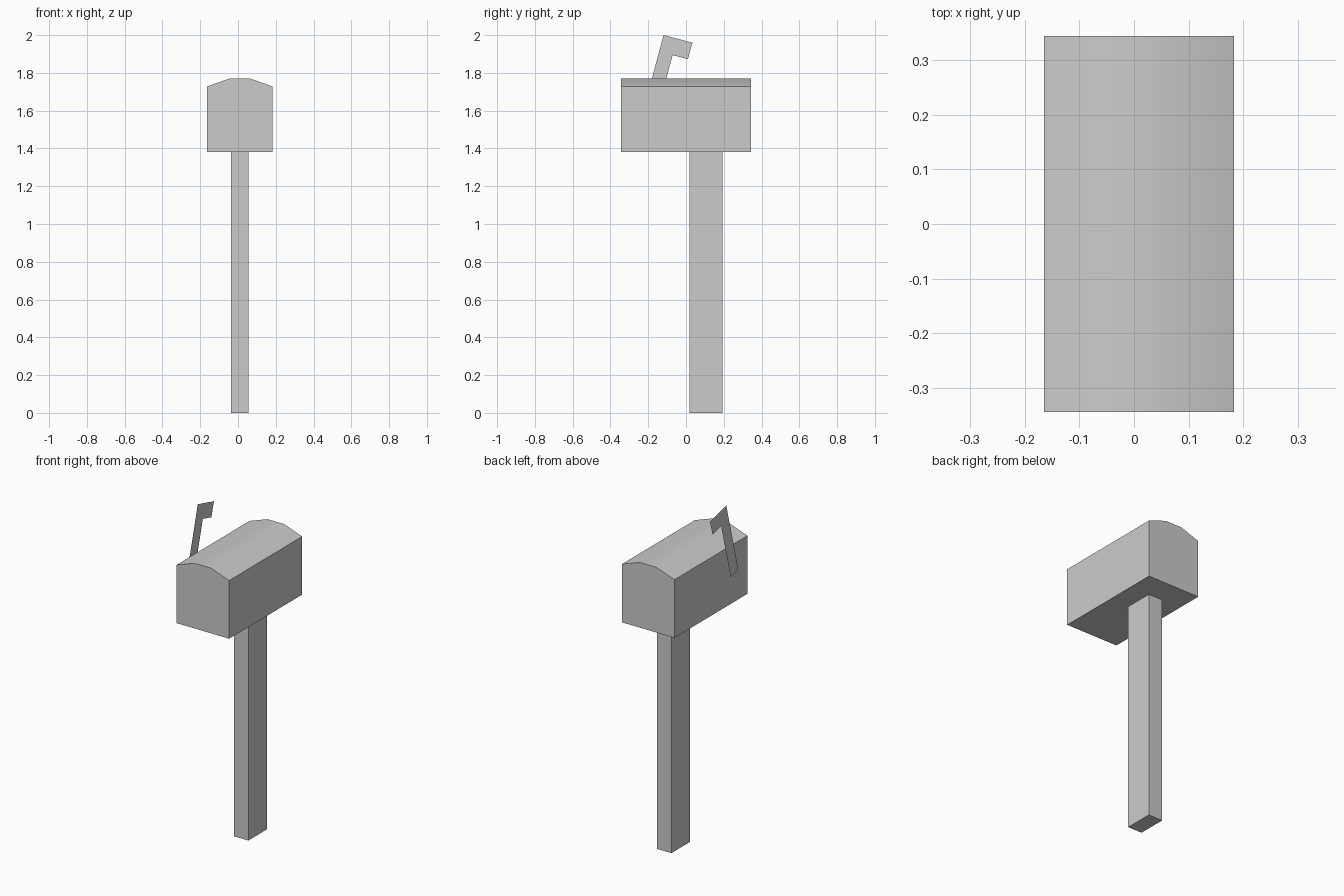
import bpy
import bmesh
from mathutils import Vector

if "Cube" in bpy.data.objects:
    bpy.data.objects.remove(bpy.data.objects["Cube"])

CX = 0.009  # box and post centre; the flag on the left widens the model


def extrude_profile(name, points, offset):
    """Make a face from points and, if offset is non-zero, extrude it to a closed solid."""
    bm = bmesh.new()
    face = bm.faces.new([bm.verts.new(p) for p in points])
    if offset is not None:
        ext = bmesh.ops.extrude_face_region(bm, geom=[face], use_keep_orig=True)
        moved = [v for v in ext["geom"] if isinstance(v, bmesh.types.BMVert)]
        bmesh.ops.translate(bm, verts=moved, vec=Vector(offset))
        bmesh.ops.recalc_face_normals(bm, faces=bm.faces[:])
    mesh = bpy.data.meshes.new(name)
    bm.to_mesh(mesh)
    bm.free()
    obj = bpy.data.objects.new(name, mesh)
    bpy.context.collection.objects.link(obj)
    return obj


# Mailbox body: straight walls with a shallow arched roof
right_half = [(0.174, 1.38), (0.174, 1.728), (0.055, 1.77)]
outline = right_half + [(-x, z) for x, z in reversed(right_half)]
body = extrude_profile("mailbox_body",
                       [(CX + x, -0.345, z) for x, z in outline], (0, 0.69, 0))
bpy.context.view_layer.objects.active = body
body.select_set(True)
bpy.ops.object.shade_smooth_by_angle()
body.select_set(False)

# Post, set towards the back of the body
extrude_profile("post", [(CX + x, y, 0) for x, y in
                         [(-0.047, 0.018), (0.047, 0.018), (0.047, 0.192), (-0.047, 0.192)]],
                (0, 0, 1.38))

# Raised flag: a flat tilted sheet just off the left wall
flag = [(-0.233, 1.575), (-0.119, 2.0), (0.034, 1.96), (0.010, 1.873),
        (-0.071, 1.894), (-0.162, 1.555)]
extrude_profile("flag", [(-0.183, y, z) for y, z in reversed(flag)][::-1], None)
